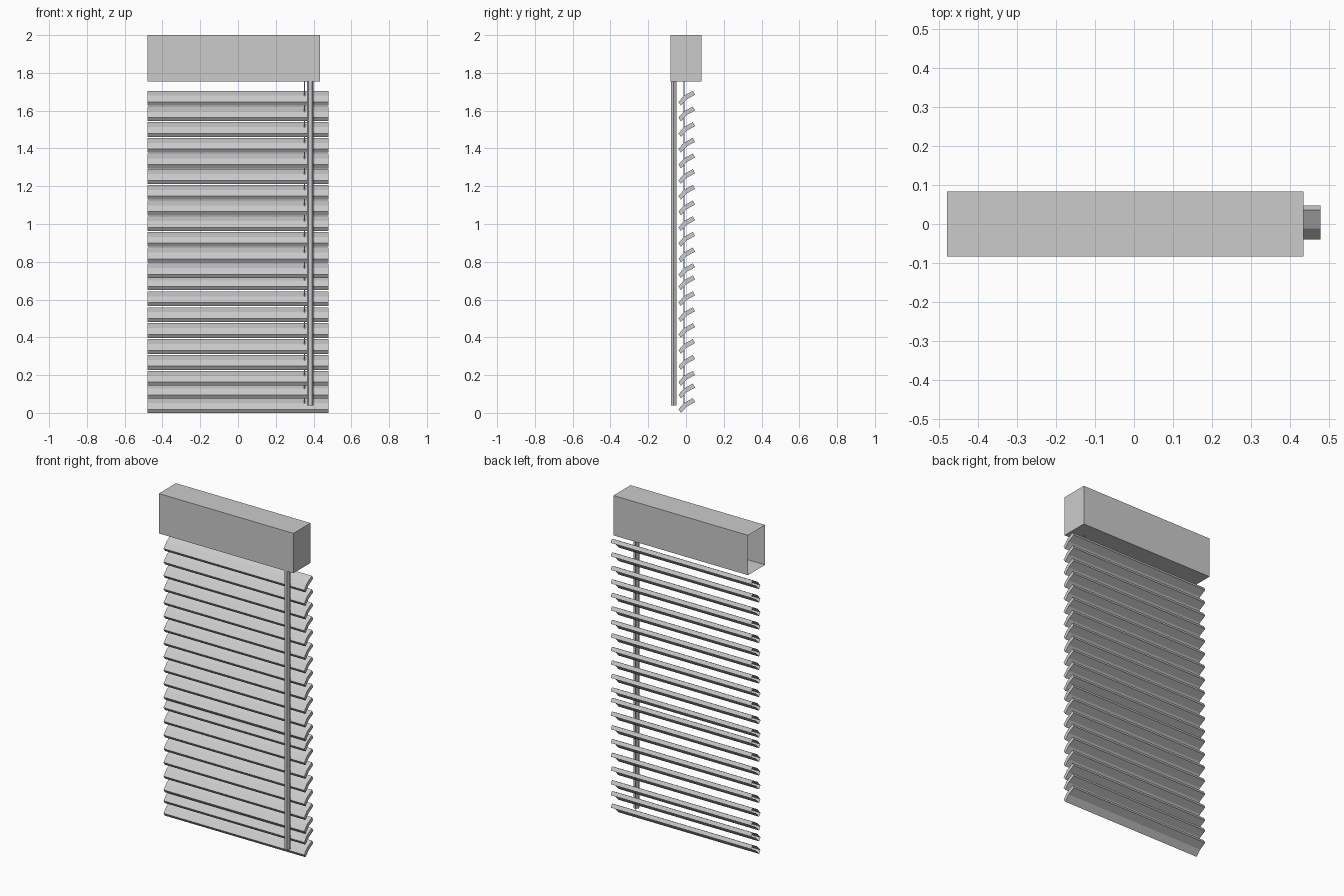
import bpy
import bmesh
import math

if "Cube" in bpy.data.objects:
    bpy.data.objects.remove(bpy.data.objects["Cube"], do_unlink=True)

grey = bpy.data.materials.new("light_grey")
grey.use_nodes = True
grey.diffuse_color = (0.6, 0.6, 0.6, 1)
grey.node_tree.nodes["Principled BSDF"].inputs["Base Color"].default_value = (0.6, 0.6, 0.6, 1)


def extrude_profile(name, points, start, end, axis="x", open_start=False):
    """Sweep a closed outline along x or z; open_start leaves the first end uncapped."""
    bm = bmesh.new()

    def ring(t):
        return [bm.verts.new((t, a, b) if axis == "x" else (a, b, t)) for a, b in points]

    first, last = ring(start), ring(end)
    n = len(points)
    for i in range(n):
        j = (i + 1) % n
        bm.faces.new((first[i], first[j], last[j], last[i]))
    caps = [bm.faces.new(last)]
    if not open_start:
        caps.append(bm.faces.new(first[::-1]))
    bmesh.ops.recalc_face_normals(bm, faces=bm.faces)
    mesh = bpy.data.meshes.new(name)
    bm.to_mesh(mesh)
    bm.free()
    mesh.materials.append(grey)
    obj = bpy.data.objects.new(name, mesh)
    bpy.context.scene.collection.objects.link(obj)
    return obj


def circle(cx, cy, radius, sides):
    return [(cx + radius * math.cos(2 * math.pi * i / sides),
             cy + radius * math.sin(2 * math.pi * i / sides)) for i in range(sides)]


# Head box, an open-ended shell on its right
depth = 0.083
head = [(-depth, 1.755), (depth, 1.755), (depth, 2.0), (-depth, 2.0)]
extrude_profile("head_box", head, -0.48, 0.435, open_start=True)

# Bent slats, sharing one mesh, lower ones spaced a little unevenly
slat_outline = [(-0.04, 0.019), (-0.027, 0.0), (0.004, 0.033),
                (0.048, 0.057), (0.036, 0.078), (-0.011, 0.052)]
heights = [0.0, 0.077]
heights += [0.144 + 0.0843 * i for i in range(7)]
heights += [0.714 + 0.083 * i for i in range(12)]
slat = extrude_profile("slat_1", slat_outline, -0.478, 0.478, open_start=True)
for number, z in enumerate(heights[1:], 2):
    copy = bpy.data.objects.new(f"slat_{number}", slat.data)
    copy.location.z = z
    bpy.context.scene.collection.objects.link(copy)

# Hexagonal tilt rod in front and the thin lift cord through the slats
extrude_profile("tilt_rod", circle(0.382, -0.065, 0.0175, 6), 0.04, 1.755, axis="z")
extrude_profile("lift_cord", circle(0.352, -0.01, 0.003, 6), 0.03, 1.755, axis="z")
